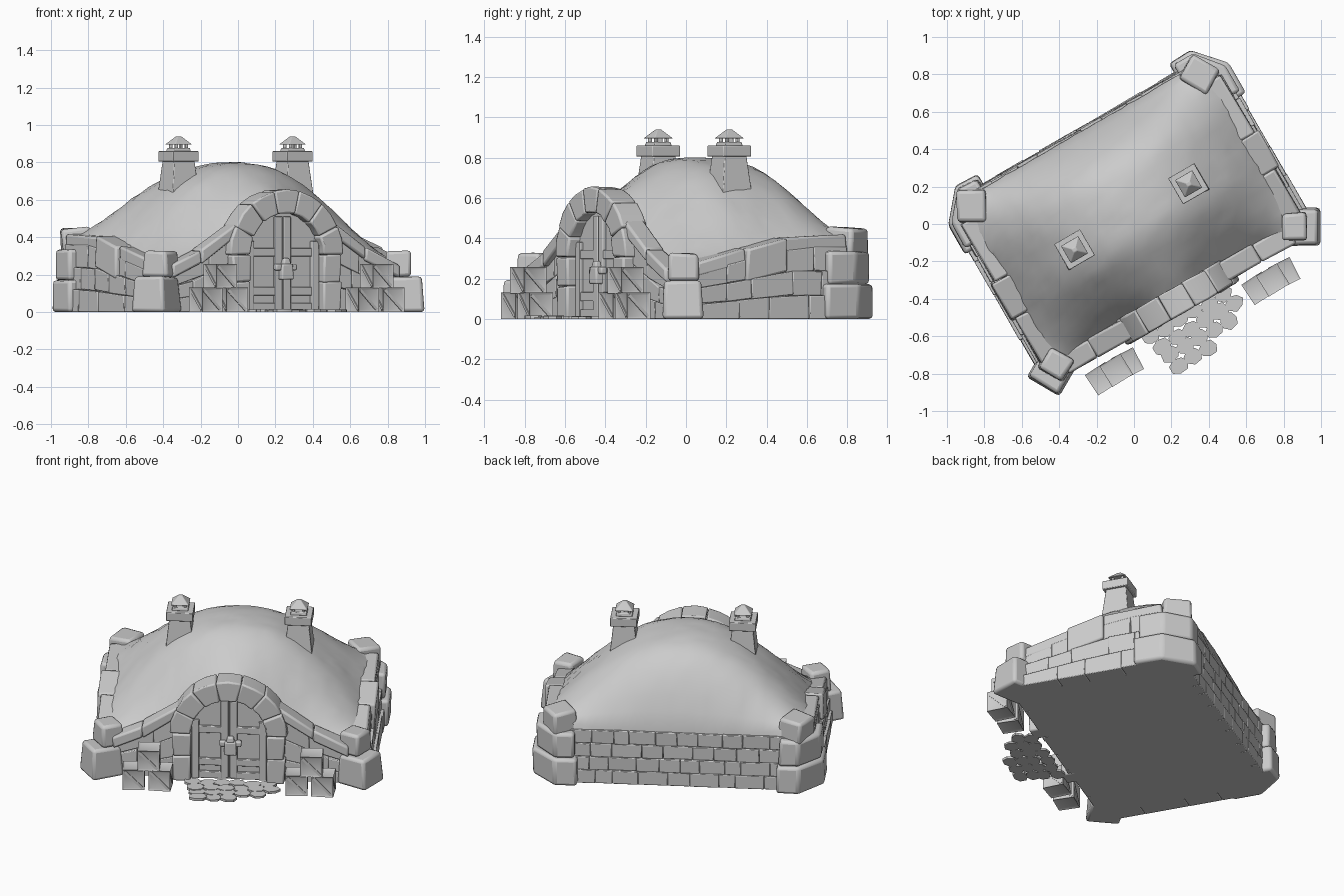
import bpy, bmesh, math, random
from mathutils import Matrix, Vector

random.seed(4)
if "Cube" in bpy.data.objects:
    bpy.data.objects.remove(bpy.data.objects["Cube"])

stone = bpy.data.materials.new("stone grey")
stone.use_nodes = True
GREY = (0.6, 0.6, 0.6, 1)
stone.diffuse_color = GREY
stone.node_tree.nodes["Principled BSDF"].inputs["Base Color"].default_value = GREY

TURN = Matrix.Rotation(math.radians(30), 4, 'Z')   # the whole house stands turned
SIDES = (-1, 1)


def finish(name, bm, bevel=0.0, jitter=0.0, angle=35):
    for v in bm.verts:
        if v.co.z > 0.002:
            v.co += Vector([random.uniform(-jitter, jitter) for _ in range(3)])
    bmesh.ops.recalc_face_normals(bm, faces=bm.faces)
    me = bpy.data.meshes.new(name)
    bm.to_mesh(me)
    bm.free()
    me.materials.append(stone)
    ob = bpy.data.objects.new(name, me)
    bpy.context.collection.objects.link(ob)
    ob.matrix_world = TURN
    bpy.ops.object.select_all(action='DESELECT')
    ob.select_set(True)
    bpy.context.view_layer.objects.active = ob
    bpy.ops.object.shade_smooth_by_angle(angle=math.radians(angle))
    if bevel:
        mod = ob.modifiers.new("Bevel", 'BEVEL')
        mod.width, mod.segments, mod.limit_method = bevel, 2, 'ANGLE'


def prism(bm, pts, a, b, axis):
    """Extrude a 2D outline from a to b along 'x', 'y' or 'z'."""
    place = {'x': lambda p, d: (d, p[0], p[1]),
             'y': lambda p, d: (p[0], d, p[1]),
             'z': lambda p, d: (p[0], p[1], d)}[axis]
    lo = [bm.verts.new(place(p, a)) for p in pts]
    hi = [bm.verts.new(place(p, b)) for p in pts]
    bm.faces.new(lo)
    bm.faces.new(hi[::-1])
    n = len(pts)
    for i in range(n):
        bm.faces.new((lo[i], lo[(i + 1) % n], hi[(i + 1) % n], hi[i]))


def block(bm, c, size, taper=1.0, turn=0.0, tilt=0.0):
    m = Matrix.Translation(c) @ Matrix.Rotation(turn, 4, 'Z') @ Matrix.Rotation(tilt, 4, 'Y')
    verts = bmesh.ops.create_cube(bm, size=1)['verts']
    for v in verts:
        k = taper if v.co.z > 0 else 1
        v.co = m @ Vector((v.co.x * size[0] * k, v.co.y * size[1] * k, v.co.z * size[2]))
    return verts


def cuts(a, b, n):
    step = (b - a) / n
    inner = [a + step * (i + random.uniform(-0.2, 0.2)) for i in range(1, n)]
    return [a] + inner + [b]


def lerp(a, b, t):
    return a + (b - a) * min(max(t, 0), 1)


# Solid walls behind the masonry
bm = bmesh.new()
prism(bm, [(-0.46, 0), (0.55, 0), (0.55, 0.33), (-0.46, 0.22)], -0.75, 0.75, 'x')
finish("wall_core", bm)


# Domed roof: peaked across, fuller front to back, lifted behind the doorway
def roof_height(u, v):
    a, b = abs(u / 0.76), (v - 0.055) / 0.515
    t = (b + 1) / 2
    edge = lerp(0.25, 0.35, t * 1.4) + 0.06 * a ** 4 * t
    edge += 0.31 * math.exp(-(u / 0.30) ** 2) * (1 - t) ** 1.5
    f = (1 - a ** lerp(1.8, 2.1, t)) * (1 - abs(b) ** lerp(2.1, 3.4, t * 2 - 0.5))
    return edge + (0.8 - edge) * f


bm = bmesh.new()
NU, NV = 36, 26
grid = []
for i in range(NU + 1):
    u = -0.76 + 1.52 * i / NU
    col = []
    for j in range(NV + 1):
        v = -0.46 + 1.03 * j / NV
        col.append(bm.verts.new((u, v, roof_height(u, v))))
    grid.append(col)
for i in range(NU):
    for j in range(NV):
        bm.faces.new((grid[i][j], grid[i + 1][j], grid[i + 1][j + 1], grid[i][j + 1]))
rim = [e for e in bm.edges if e.is_boundary]
skirt = bmesh.ops.extrude_edge_only(bm, edges=rim)['geom']
for v in skirt:
    if isinstance(v, bmesh.types.BMVert):
        v.co.z = 0.2
finish("roof", bm, jitter=0.003, angle=50)


# Side walls: sloping courses of stones with capstones on top
def side_top(v):
    return lerp(0.22, 0.35, (v + 0.42) / 0.55) + 0.02 * max(v, 0)


bm, caps = bmesh.new(), bmesh.new()
for s in SIDES:
    for r in range(3):
        edges = cuts(-0.42, 0.46, 4 + r % 2)
        for a, b in zip(edges, edges[1:]):
            lo, hi = r / 3, (r + 1) / 3
            out = 0.835 - 0.017 * r + random.uniform(0, 0.008)
            prism(bm, [(a, lo * side_top(a)), (b, lo * side_top(b)),
                       (b, hi * side_top(b)), (a, hi * side_top(a))], s * 0.7, s * out, 'x')
    edges = [-0.40, -0.12, 0.10, 0.46]
    for k, (a, b) in enumerate(zip(edges, edges[1:])):
        drop = 0.11 if k == 1 else 0.02
        prism(caps, [(a, side_top(a) - drop), (b, side_top(b) - drop),
                     (b, side_top(b) + 0.06), (a, side_top(a) + 0.06)],
              s * 0.70, s * (0.825 if k == 1 else 0.80), 'x')
finish("side_wall_stones", bm, 0.005, 0.003)
finish("side_capstones", caps, 0.012, 0.006)

# Back wall: level brick courses
bm = bmesh.new()
for r in range(4):
    edges = cuts(-0.66, 0.66, 9 + r % 2)
    for a, b in zip(edges, edges[1:]):
        z = r * 0.085
        prism(bm, [(a, z), (b, z), (b, z + 0.085), (a, z + 0.085)],
              0.5, 0.59 - 0.004 * r + random.uniform(0, 0.006), 'y')
finish("back_wall_bricks", bm, 0.004, 0.002)

# Front wall: stones below a slope that climbs to the arch
bm, caps = bmesh.new(), bmesh.new()


def slope(u):
    return 0.19 + 0.24 * lerp(0, 1, (0.68 - u) / 0.38) ** 1.25


for s in SIDES:
    for r in range(3):
        edges = cuts(0.28, 0.72, 2 + r % 2)
        for a, b in zip(edges, edges[1:]):
            prism(bm, [(s * a, r / 3 * slope(a)), (s * b, r / 3 * slope(b)),
                       (s * b, (r + 1) / 3 * slope(b)), (s * a, (r + 1) / 3 * slope(a))],
                  -0.42, -0.49, 'y')
    edges = cuts(0.28, 0.70, 2)
    for a, b in zip(edges, edges[1:]):
        prism(caps, [(s * a, slope(a) - 0.01), (s * b, slope(b) - 0.01),
                     (s * b, slope(b) + 0.06), (s * a, slope(a) + 0.06)], -0.41, -0.52, 'y')
finish("front_wall_stones", bm, 0.005, 0.002)
finish("front_capstones", caps, 0.012, 0.005)

# Corner stones set diagonally: two at the front, three at the back
bm = bmesh.new()
plan = [(0.59, 0.48), (0.59, 0.65), (0.725, 0.655), (0.865, 0.49), (0.865, 0.31), (0.70, 0.31)]
for s in SIDES:
    block(bm, (s * 0.768, -0.46, 0.095), (0.205, 0.205, 0.19), 0.88, s * -0.52)
    block(bm, (s * 0.735, -0.44, 0.255), (0.138, 0.15, 0.14), 0.93, s * -0.52)
    for k, z0, z1 in ((1, 0, 0.17), (0.88, 0.17, 0.335)):
        outline = [(s * (0.72 + k * (x - 0.72)), 0.5 + k * (y - 0.5)) for x, y in plan]
        prism(bm, outline, z0, z1, 'z')
    block(bm, (s * 0.70, 0.515, 0.385), (0.165, 0.18, 0.13), 0.93, s * 0.5, s * 0.08)
finish("corner_stones", bm, 0.018, 0.006)

# Door arch: jambs and wedge stones
bm = bmesh.new()
R0, R1, SPRING, MID = 0.225, 0.35, 0.305, -0.01
for s in SIDES:
    for z0, z1 in ((0, 0.16), (0.16, SPRING)):
        prism(bm, [(MID + s * x, z) for x, z in
                   ((R0, z0), (R1 - 0.02, z0), (R1 - 0.015, z1), (R0, z1))], -0.41, -0.545, 'y')
N = 7
for i in range(N):
    t0, t1 = math.pi * i / N, math.pi * (i + 1) / N
    tm = (t0 + t1) / 2
    ring = [(R0, t0), (R1, t0), (R1, tm), (R1, t1), (R0, t1), (R0, tm)]
    prism(bm, [(MID + r * math.cos(t), SPRING + r * math.sin(t)) for r, t in ring], -0.40, -0.545, 'y')
finish("door_arch", bm, 0.010, 0.004)

# Door: panel, frame bars and lock
bm = bmesh.new()
arc = [(MID + 0.23 * math.cos(math.pi * i / 12), SPRING + 0.23 * math.sin(math.pi * i / 12))
       for i in range(13)]
prism(bm, [(MID + 0.23, 0)] + arc + [(MID - 0.23, 0)], -0.44, -0.482, 'y')
finish("door_panel", bm)
bm = bmesh.new()
for s in SIDES:
    block(bm, (MID + s * 0.026, -0.485, 0.26), (0.046, 0.03, 0.5))
    block(bm, (MID + s * 0.20, -0.485, 0.19), (0.045, 0.03, 0.38))
    for z in (0.025, 0.11, 0.32):
        block(bm, (MID + s * 0.11, -0.484, z), (0.2, 0.026, 0.045))
finish("door_frame", bm, 0.004)
bm = bmesh.new()
block(bm, (0, -0.512, 0.215), (0.075, 0.05, 0.085), 0.9)
block(bm, (0, -0.512, 0.27), (0.05, 0.04, 0.035), 0.7)
for s in SIDES:
    block(bm, (s * 0.045, -0.505, 0.24), (0.04, 0.035, 0.035))
finish("door_lock", bm, 0.008)

# Chimneys: flared stack, collar, posts and pyramid hat
bm = bmesh.new()
for s in SIDES:
    c = Vector((s * 0.352 + 0.008, 0.04, 0))
    block(bm, c + Vector((0, 0, 0.685)), (0.18, 0.18, 0.25), 0.70)
    block(bm, c + Vector((0, 0, 0.832)), (0.16, 0.16, 0.055))
    block(bm, c + Vector((0, 0, 0.868)), (0.10, 0.10, 0.02), 0.9)
    for x in SIDES:
        for y in SIDES:
            block(bm, c + Vector((x * 0.03, y * 0.03, 0.885)), (0.016, 0.016, 0.04))
    block(bm, c + Vector((0, 0, 0.917)), (0.11, 0.11, 0.045), 0.2)
finish("chimneys", bm, 0.004)

# Crates: two on the ground and one on top, each side of the door
bm, braces = bmesh.new(), bmesh.new()
SIZE = 0.13
for s in SIDES:
    for du, z, turn in ((-0.08, 0, 0.06), (0.08, 0, -0.05), (0.01, SIZE - 0.003, 0.03)):
        c = Vector((s * 0.483 + du, -0.63, z + SIZE / 2))
        block(bm, c, (SIZE, SIZE, SIZE), 1, turn)
        for k in range(4):
            verts = block(braces, (0, 0, 0), (SIZE * 1.15, 0.008, 0.016), 1, 0, math.pi / 4)
            bmesh.ops.translate(braces, verts=verts, vec=(0, -SIZE / 2 + 0.005, 0))
            m = Matrix.Translation(c) @ Matrix.Rotation(turn + k * math.pi / 2, 4, 'Z')
            bmesh.ops.transform(braces, matrix=m, verts=verts)
bmesh.ops.recalc_face_normals(bm, faces=bm.faces)
bmesh.ops.inset_individual(bm, faces=bm.faces[:], thickness=0.018, depth=-0.006)
finish("crates", bm)
finish("crate_braces", braces)

# Paving before the door
bm = bmesh.new()
for r, (count, shift) in enumerate(((6, 0), (6, 0.03), (5, 0.0), (3, -0.08))):
    for i in range(count):
        u = (i - (count - 1) / 2) * 0.09 + shift
        v = -0.565 - r * 0.07 + random.uniform(-0.01, 0.01)
        pts = []
        for k in range(7):
            t, rad = math.tau * k / 7, random.uniform(0.047, 0.058)
            pts.append((u + rad * math.cos(t), v + 0.85 * rad * math.sin(t)))
        prism(bm, pts, 0, random.uniform(0.01, 0.017), 'z')
finish("paving_stones", bm)
